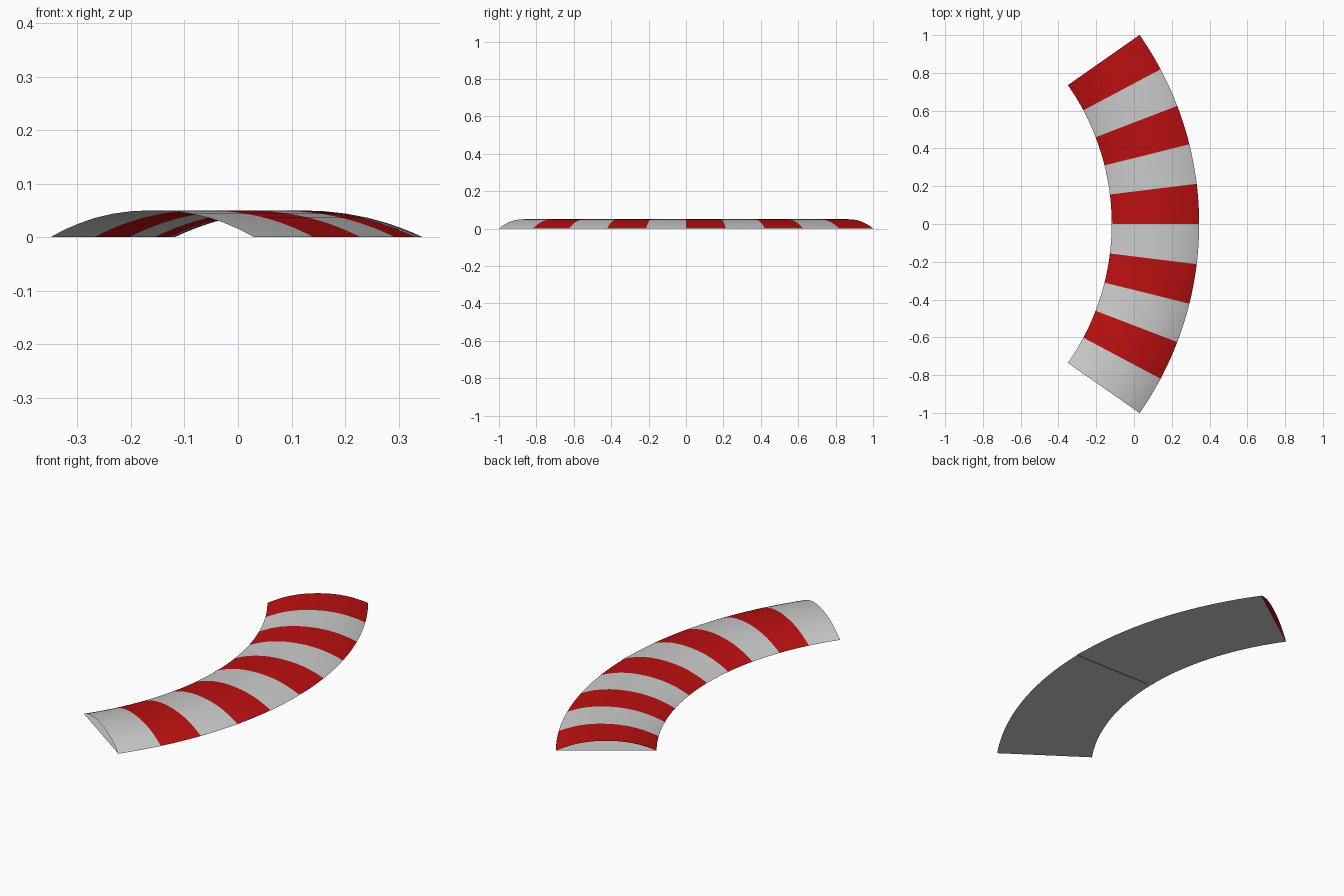
import bpy, bmesh, math

if "Cube" in bpy.data.objects:
    bpy.data.objects.remove(bpy.data.objects["Cube"])

CX, R_IN, R_OUT = -1.40, 1.282, 1.745   # arc centre and radii
HALF, H = math.radians(35), 0.05
N_STRIPES = 10

red = bpy.data.materials.new("red_paint")
red.diffuse_color = (0.5, 0.005, 0.005, 1)
red.use_nodes = True
red.node_tree.nodes["Principled BSDF"].inputs["Base Color"].default_value = red.diffuse_color


def sweep(name, profile, a0, a1, steps, mat=None):
    """Sweep a (radius, z) profile around the arc centre."""
    bm = bmesh.new()
    rows = []
    for i in range(steps + 1):
        a = a0 + (a1 - a0) * i / steps
        rows.append([bm.verts.new((CX + r * math.cos(a), r * math.sin(a), z))
                     for r, z in profile])
    for p, q in zip(rows, rows[1:]):
        for j in range(len(profile) - 1):
            bm.faces.new((p[j], p[j + 1], q[j + 1], q[j]))
    me = bpy.data.meshes.new(name)
    bm.to_mesh(me)
    bm.free()
    for f in me.polygons:
        f.use_smooth = True
    if mat:
        me.materials.append(mat)
    ob = bpy.data.objects.new(name, me)
    bpy.context.collection.objects.link(ob)
    return ob


# Low domed cross-section, open at both ends
mid, hw = (R_IN + R_OUT) / 2, (R_OUT - R_IN) / 2
dome = []
for i in range(17):
    t = -math.cos(math.pi * i / 16)
    dome.append((mid + hw * t, H * (1 - abs(t) ** 2.2)))

# Alternating painted stripes
step = 2 * HALF / N_STRIPES
for i in range(N_STRIPES):
    a = -HALF + i * step
    is_red = i % 2 == 1
    sweep(f"{'red' if is_red else 'grey'}_stripe_{i}", dome, a, a + step, 5,
          red if is_red else None)

# Flat base in two halves with a narrow joint strip between them
gap = 0.012
flat = [(R_OUT, 0), (R_IN, 0)]
sweep("base_front", flat, -HALF, -gap, 25)
sweep("base_back", flat, gap, HALF, 25)
groove = [(R_OUT, 0.002), (R_IN, 0.002)]
sweep("base_joint", groove, -gap, gap, 2)
